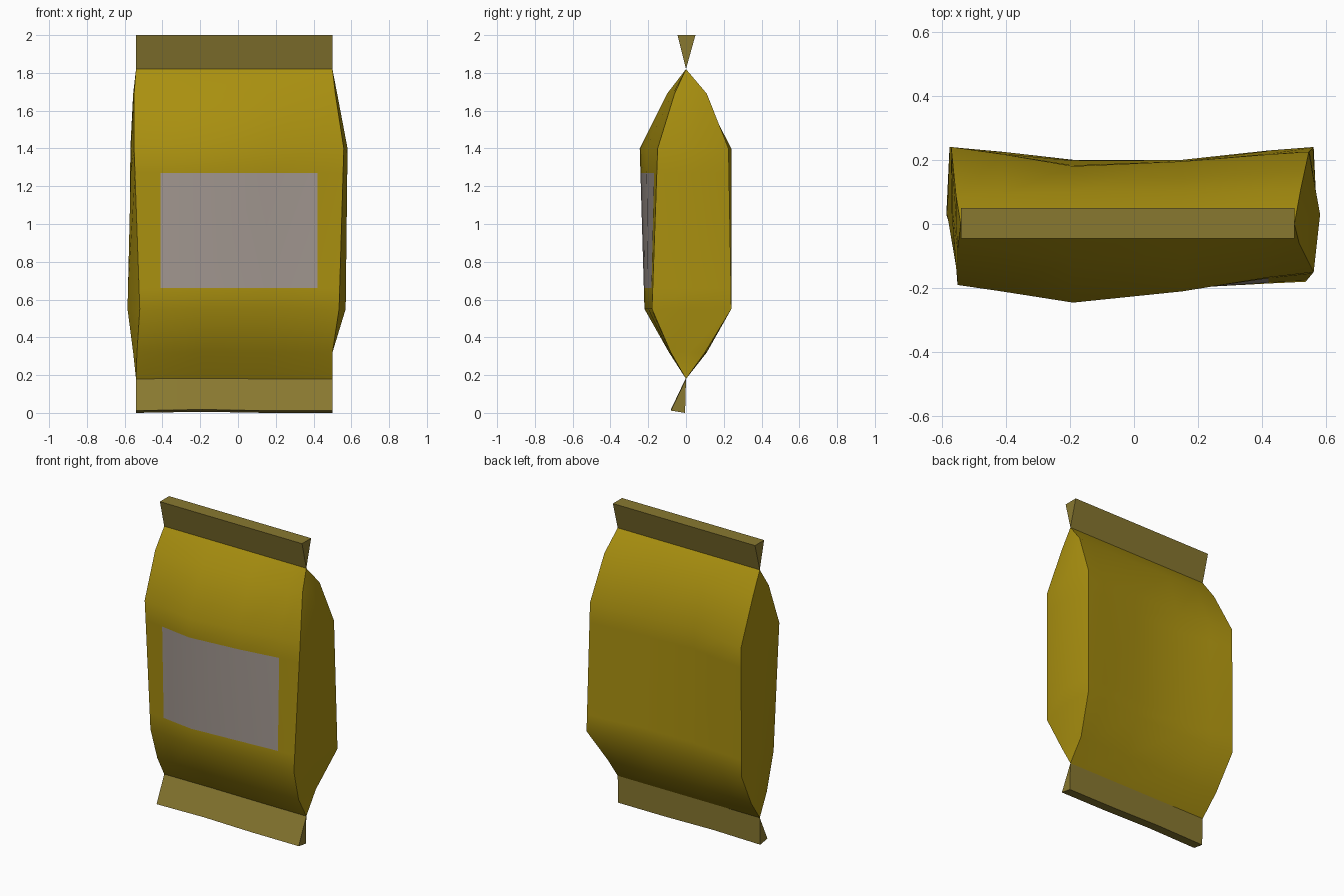
import bpy
import bmesh
import math

cube = bpy.data.objects.get("Cube")
if cube:
    bpy.data.objects.remove(cube)


def make_material(name, rgb):
    mat = bpy.data.materials.new(name)
    mat.use_nodes = True
    colour = (*rgb, 1.0)
    mat.diffuse_color = colour
    mat.node_tree.nodes["Principled BSDF"].inputs["Base Color"].default_value = colour
    return mat


mustard = make_material("mustard foil", (0.40, 0.28, 0.005))
grey = make_material("label grey", (0.36, 0.31, 0.28))
olive = make_material("seal olive", (0.25, 0.19, 0.03))


def lerp(xs, ys, x):
    """Piecewise linear interpolation of ys over the ascending xs."""
    for i in range(len(xs) - 1):
        if x <= xs[i + 1]:
            t = (x - xs[i]) / (xs[i + 1] - xs[i])
            return ys[i] + t * (ys[i + 1] - ys[i])
    return ys[-1]


def finish(name, bm, mats, angle):
    bmesh.ops.remove_doubles(bm, verts=bm.verts, dist=0.0005)
    bmesh.ops.recalc_face_normals(bm, faces=bm.faces)
    mesh = bpy.data.meshes.new(name)
    bm.to_mesh(mesh)
    bm.free()
    for mat in mats:
        mesh.materials.append(mat)
    obj = bpy.data.objects.new(name, mesh)
    bpy.context.collection.objects.link(obj)
    bpy.ops.object.select_all(action="DESELECT")
    obj.select_set(True)
    bpy.context.view_layer.objects.active = obj
    bpy.ops.object.shade_smooth_by_angle(angle=math.radians(angle))
    return obj


def loft(bm, rings):
    """Join equal-length closed rings with quads."""
    loops = [[bm.verts.new(p) for p in ring] for ring in rings]
    for low, high in zip(loops, loops[1:]):
        for i in range(len(low)):
            j = (i + 1) % len(low)
            bm.faces.new((low[i], low[j], high[j], high[i]))
    return loops


# Pouch: heights, then the outline of each side panel at those heights
heights = [0.18, 0.32, 0.55, 1.40, 1.69, 1.82]
left_x = {
    "front": [-0.54, -0.535, -0.52, -0.55, -0.55, -0.54],
    "middle": [-0.54, -0.555, -0.585, -0.565, -0.555, -0.54],
    "back": [-0.54, -0.555, -0.575, -0.57, -0.555, -0.54],
}
right_x = {
    "front": [0.50, 0.50, 0.535, 0.56, 0.515, 0.50],
    "middle": [0.50, 0.50, 0.57, 0.58, 0.525, 0.50],
    "back": [0.50, 0.50, 0.56, 0.545, 0.52, 0.50],
}

# Depth of the front and back panels at four stations across the width
stations = [-0.54, -0.19, 0.15, 0.52]
front_y = [
    [0, 0, 0, 0, 0, 0],
]
front_y = [
    [0, -0.08, -0.17, -0.19, -0.08, 0],
    [0, -0.09, -0.22, -0.245, -0.10, 0],
    [0, -0.09, -0.20, -0.21, -0.10, 0],
    [0, -0.08, -0.18, -0.15, -0.06, 0],
]
back_y = [
    [0, 0.11, 0.24, 0.24, 0.09, 0],
    [0, 0.10, 0.20, 0.18, 0.10, 0],
    [0, 0.10, 0.20, 0.195, 0.10, 0],
    [0, 0.10, 0.24, 0.225, 0.11, 0],
]

label_x = (-0.41, 0.42)
label_z = (0.66, 1.27)
columns = [label_x[0], *stations[1:3], label_x[1]]


def panel(z, side, depths):
    """Points across one panel, from left to right."""
    ys = [lerp(heights, d, z) for d in depths]
    ends = lerp(heights, left_x[side], z), lerp(heights, right_x[side], z)
    return [(x, lerp(stations, ys, max(x, stations[0])), z)
            for x in (ends[0], *columns, ends[1])]


rings = []
for z in sorted([*heights, *label_z]):
    front = panel(z, "front", front_y)
    back = panel(z, "back", back_y)
    mid_y = 0.03 * min(1, abs(back[0][1]) * 5)
    left = (lerp(heights, left_x["middle"], z), mid_y, z)
    right = (lerp(heights, right_x["middle"], z), mid_y, z)
    rings.append(front + [right] + back[::-1] + [left])

bm = bmesh.new()
loft(bm, rings)
for face in bm.faces:
    centre = face.calc_center_median()
    if (label_x[0] < centre.x < label_x[1] and centre.y < 0
            and label_z[0] < centre.z < label_z[1]):
        face.material_index = 1
finish("pouch", bm, [mustard, grey], 42)


# Crimped seals: wedges opening away from the pouch
def seal(name, apex_z, front_edge, back_edge, bow):
    bm = bmesh.new()
    rings = []
    for x, amount in ((-0.54, 0), (-0.19, 1), (0.15, 0), (0.50, 0)):
        rings.append([(x, 0, apex_z + bow * amount)]
                     + [(x, y, z + bow * amount) for y, z in (front_edge, back_edge)])
    loops = loft(bm, rings)
    bm.faces.new(loops[0])
    bm.faces.new(loops[-1])
    finish(name, bm, [olive], 25)


seal("top_seal", 1.82, (-0.045, 2.0), (0.05, 2.0), 0)
seal("bottom_seal", 0.18, (-0.08, 0.012), (-0.005, 0.0), 0.006)
